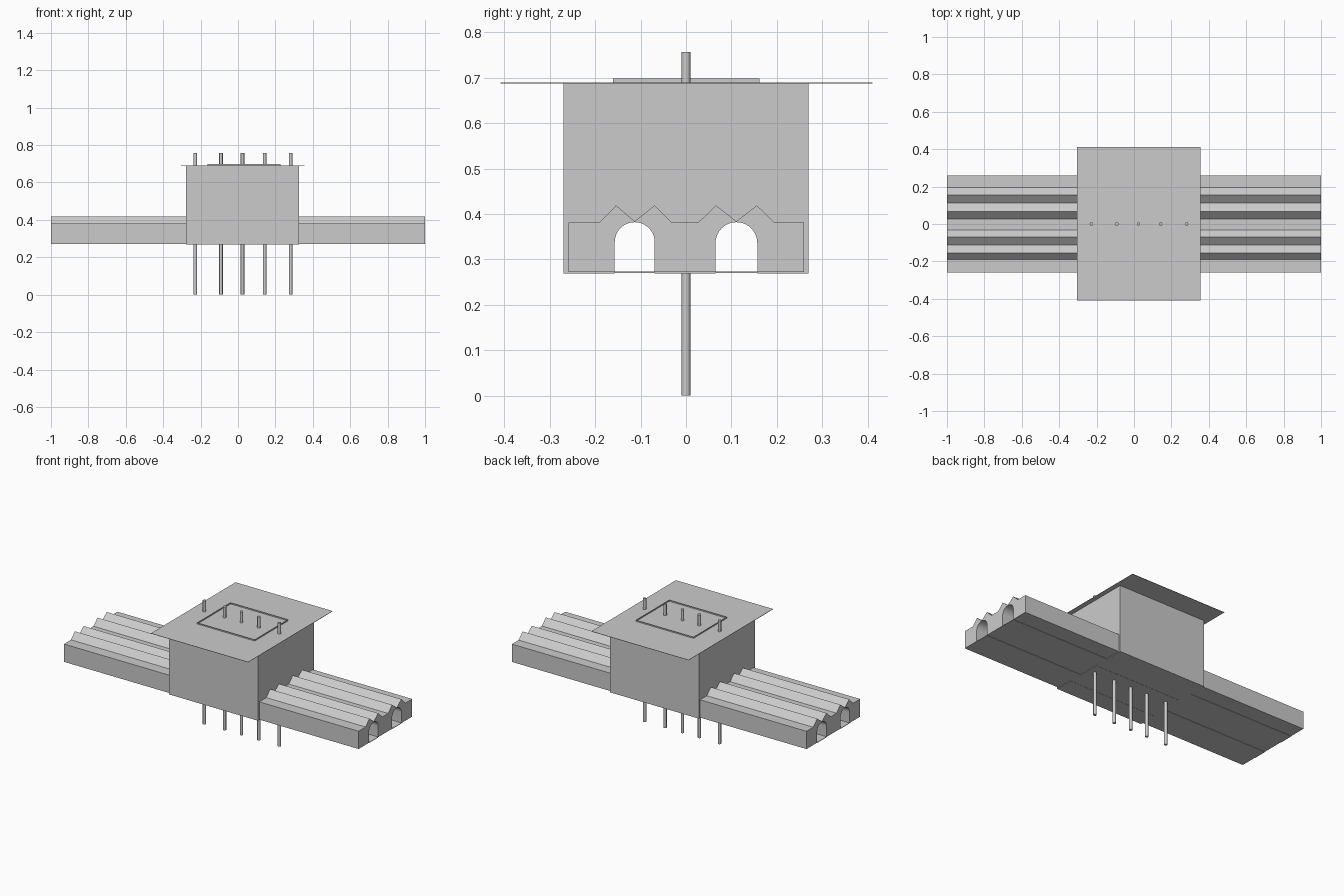
import bpy, bmesh, math

if "Cube" in bpy.data.objects:
    bpy.data.objects.remove(bpy.data.objects["Cube"])

TUNNELS = [(-0.113, 0.044), (0.111, 0.046)]  # centre y, radius
ARCH_TOP = 0.382


def finish(bm, name, smooth=False):
    bmesh.ops.recalc_face_normals(bm, faces=bm.faces)
    mesh = bpy.data.meshes.new(name)
    bm.to_mesh(mesh)
    bm.free()
    ob = bpy.data.objects.new(name, mesh)
    bpy.context.collection.objects.link(ob)
    if smooth:
        bpy.ops.object.select_all(action='DESELECT')
        ob.select_set(True)
        bpy.context.view_layer.objects.active = ob
        bpy.ops.object.shade_smooth_by_angle(angle=math.radians(30))
    return ob


def box(name, x0, x1, y0, y1, z0, z1):
    bm = bmesh.new()
    bmesh.ops.create_cube(bm, size=1)
    for v in bm.verts:
        v.co = ((x0 + x1) / 2 + v.co.x * (x1 - x0),
                (y0 + y1) / 2 + v.co.y * (y1 - y0),
                (z0 + z1) / 2 + v.co.z * (z1 - z0))
    return finish(bm, name)


def extrude_x(name, profile, x0, x1):
    bm = bmesh.new()
    face = bm.faces.new([bm.verts.new((x0, y, z)) for y, z in profile])
    ext = bmesh.ops.extrude_face_region(bm, geom=[face], use_keep_orig=True)
    moved = [g for g in ext['geom'] if isinstance(g, bmesh.types.BMVert)]
    bmesh.ops.translate(bm, vec=(x1 - x0, 0, 0), verts=moved)
    return finish(bm, name, smooth=True)


def arched_base(y0, y1, z0, segments=20):
    """Bottom edge from y0 to y1, rising round each tunnel."""
    pts = [(y0, z0)]
    for cy, r in TUNNELS:
        spring = ARCH_TOP - r
        pts.append((cy - r, z0))
        for i in range(segments + 1):
            a = math.pi * (1 - i / segments)
            pts.append((cy + r * math.cos(a), spring + r * math.sin(a)))
        pts.append((cy + r, z0))
    return pts + [(y1, z0)]


# long deck with pairs of ridges above two tunnels
ridges = [(0.26, 0.381), (0.195, 0.381), (0.156, 0.419), (0.111, 0.384),
          (0.066, 0.419), (0.027, 0.381), (-0.031, 0.381), (-0.069, 0.419),
          (-0.113, 0.384), (-0.154, 0.419), (-0.191, 0.381), (-0.259, 0.381)]
extrude_x("ridged_deck", arched_base(-0.259, 0.26, 0.272) + ridges, -1, 1)

# central block, pierced by the same tunnels
extrude_x("central_block",
          arched_base(-0.27, 0.27, 0.269) + [(0.27, 0.689), (-0.27, 0.689)],
          -0.278, 0.326)

# tunnel floors
for i, (cy, r) in enumerate(TUNNELS):
    box(f"tunnel_floor_{i + 1}", -1, 1, cy - r, cy + r, 0.270, 0.273)

# overhanging roof sheet
box("roof_sheet", -0.305, 0.355, -0.409, 0.411, 0.688, 0.690)

# raised rectangular frame on the roof
bm = bmesh.new()
outer = [(-0.164, -0.161), (0.226, -0.161), (0.226, 0.162), (-0.164, 0.162)]
face = bm.faces.new([bm.verts.new((x, y, 0.698)) for x, y in outer])
bmesh.ops.inset_region(bm, faces=[face], thickness=0.01, use_boundary=True)
bmesh.ops.delete(bm, geom=[face], context='FACES')
frame = finish(bm, "roof_frame")
solid = frame.modifiers.new("thickness", 'SOLIDIFY')
solid.thickness = 0.008

# row of vertical rods
for i, x in enumerate([-0.228, -0.091, 0.024, 0.142, 0.281]):
    bm = bmesh.new()
    bmesh.ops.create_cone(bm, cap_ends=True, segments=20,
                          radius1=0.0095, radius2=0.0095, depth=0.757)
    bmesh.ops.translate(bm, vec=(x, 0, 0.3785), verts=bm.verts)
    finish(bm, f"rod_{i + 1}", smooth=True)
